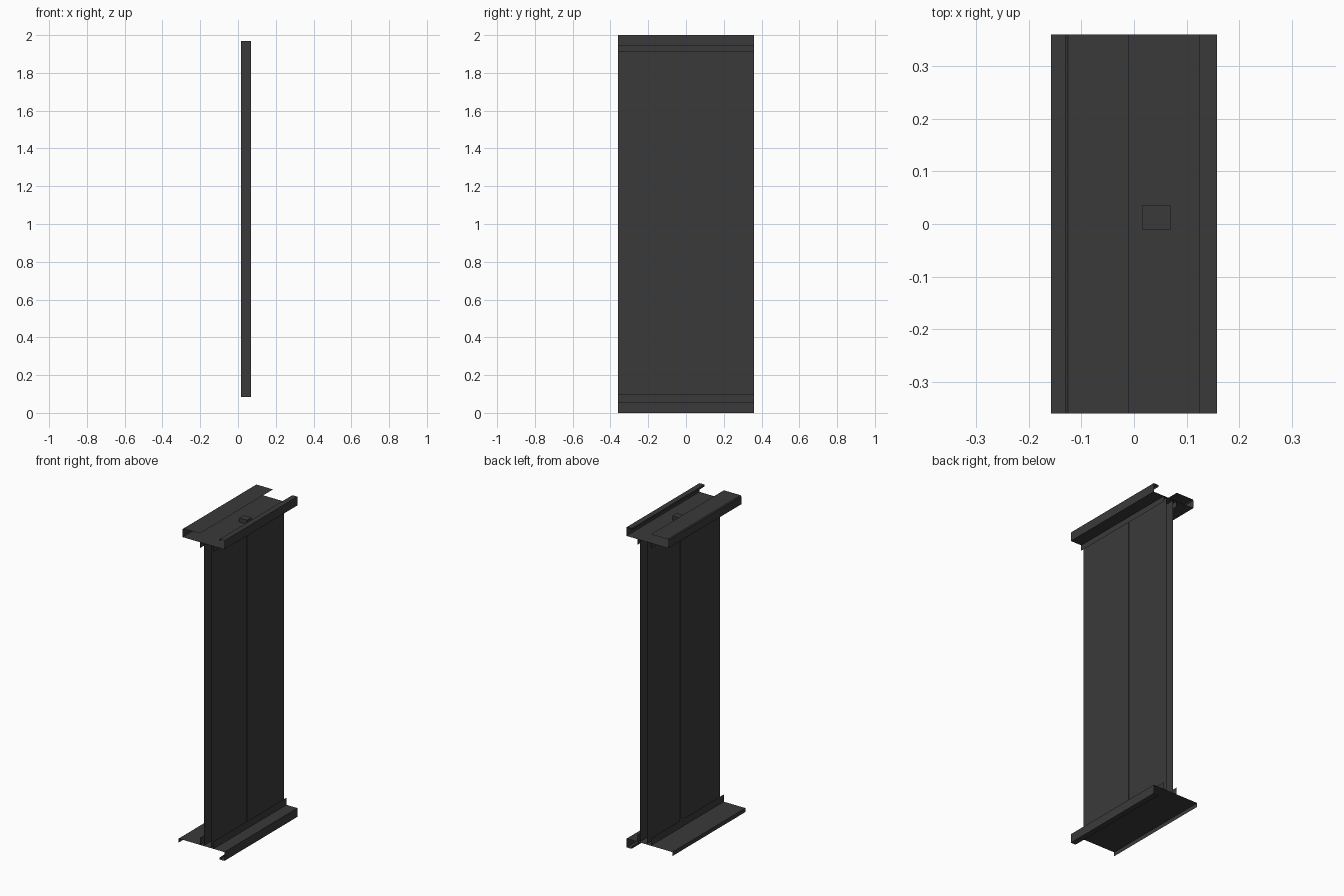
import bpy, bmesh

if "Cube" in bpy.data.objects:
    bpy.data.objects.remove(bpy.data.objects["Cube"])

HALF = 0.36          # half length along y
mat = bpy.data.materials.new("dark_metal")
mat.diffuse_color = (0.042, 0.042, 0.042, 1)
mat.use_nodes = True
mat.node_tree.nodes["Principled BSDF"].inputs["Base Color"].default_value = mat.diffuse_color


def finish(name, bm):
    me = bpy.data.meshes.new(name)
    bm.to_mesh(me)
    bm.free()
    me.materials.append(mat)
    ob = bpy.data.objects.new(name, me)
    bpy.context.collection.objects.link(ob)
    return ob


def sheet(name, profile, y0=-HALF, y1=HALF):
    """Thin folded sheet: an open x/z profile swept along y."""
    bm = bmesh.new()
    rows = [[bm.verts.new((x, y, z)) for x, z in profile] for y in (y0, y1)]
    for i in range(len(profile) - 1):
        bm.faces.new((rows[0][i], rows[0][i + 1], rows[1][i + 1], rows[1][i]))
    return finish(name, bm)


def box(name, lo, hi):
    bm = bmesh.new()
    bmesh.ops.create_cube(bm, size=1)
    for v in bm.verts:
        v.co = [(a + b) / 2 + c * (b - a) for a, b, c in zip(lo, hi, v.co)]
    return finish(name, bm)


# Top rail: lid, outer web, floor and open trough with a hooked lip
sheet("top_rail", [(-0.01, 2.0), (-0.125, 2.0), (-0.13, 1.994), (-0.13, 1.945),
                   (0.158, 1.945), (0.158, 2.0), (0.124, 2.0), (0.124, 1.988)])

# Bottom rail: ledge with a turned-down lip, and a hooked channel on the other side
sheet("bottom_rail", [(-0.158, 0.03), (-0.158, 0.055), (0.158, 0.055),
                      (0.158, 0.0), (0.124, 0.0), (0.124, 0.012)])

# Flanges that hold the panels at top and bottom
for side, x in (("back", -0.009), ("front", 0.083)):
    sheet("top_flange_" + side, [(x, 1.91), (x, 1.945)])
    sheet("bottom_flange_" + side, [(x, 0.055), (x, 0.10)])

# Double-skinned panels either side of the post
for side, y0, y1 in (("left", -HALF, -0.01), ("right", 0.035, HALF)):
    for skin, x in (("inner", 0.018), ("outer", 0.066)):
        sheet(f"panel_{side}_{skin}", [(x, 0.06), (x, 1.94)], y0, y1)

# Central post
box("post", (0.015, -0.01, 0.085), (0.07, 0.035, 1.97))
